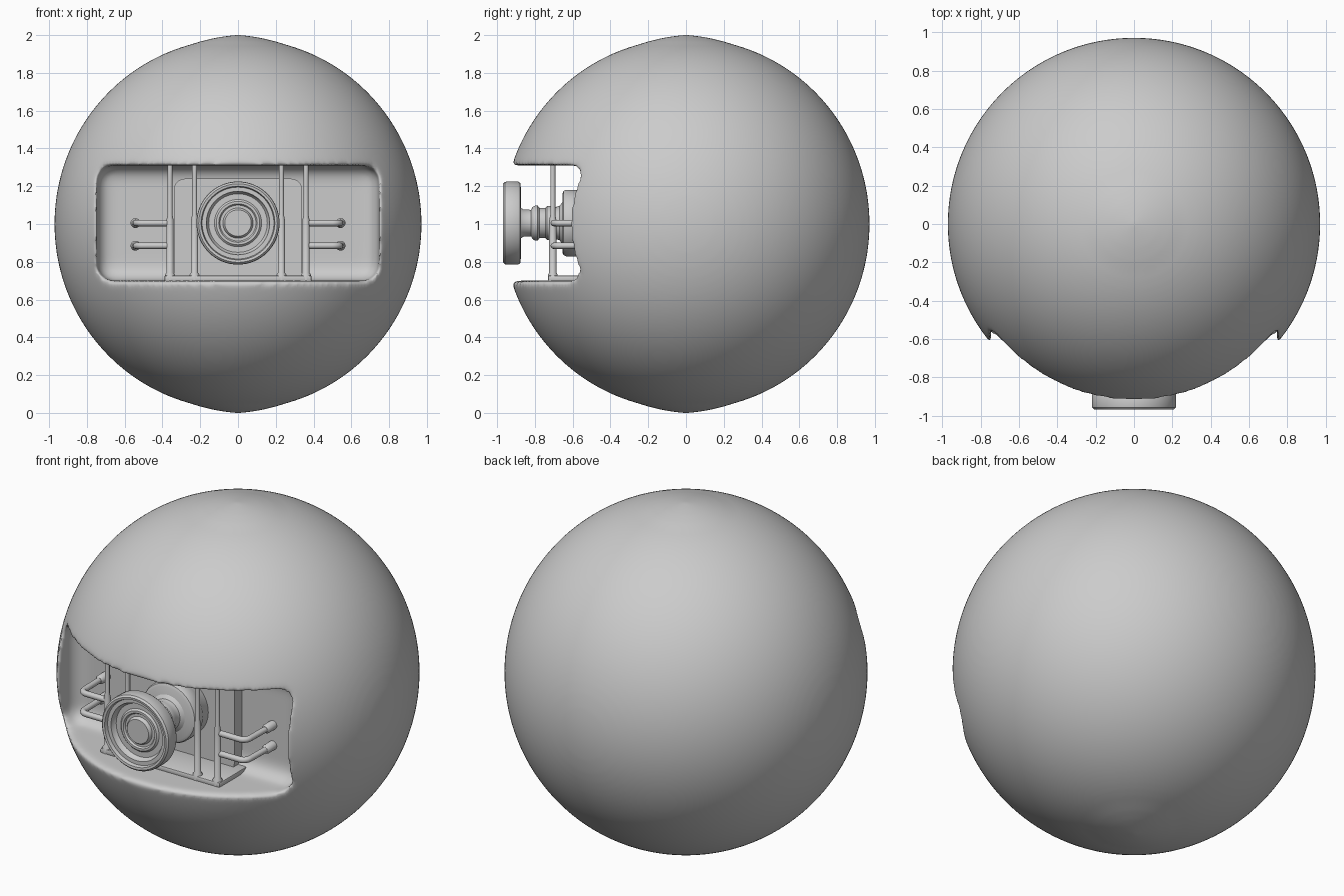
import bpy, bmesh, math
from mathutils import Matrix, Vector

if "Cube" in bpy.data.objects:
    bpy.data.objects.remove(bpy.data.objects["Cube"])

CZ = 1.005  # height of the wheel axis


def finish(bm, name, angle=35):
    bmesh.ops.recalc_face_normals(bm, faces=bm.faces)
    me = bpy.data.meshes.new(name)
    bm.to_mesh(me)
    bm.free()
    ob = bpy.data.objects.new(name, me)
    bpy.context.collection.objects.link(ob)
    bpy.ops.object.select_all(action='DESELECT')
    ob.select_set(True)
    bpy.context.view_layer.objects.active = ob
    bpy.ops.object.shade_smooth_by_angle(angle=math.radians(angle))
    return ob


def lathe(name, profile, matrix, seg=64):
    """Spin (radius, height) pairs about local z, then place with matrix."""
    bm = bmesh.new()
    rings = []
    for r, h in profile:
        if r == 0:
            rings.append([bm.verts.new((0, 0, h))] * seg)
        else:
            rings.append([bm.verts.new((r * math.cos(2 * math.pi * i / seg),
                                        r * math.sin(2 * math.pi * i / seg), h)) for i in range(seg)])
    for a, b in zip(rings, rings[1:]):
        for i in range(seg):
            j = (i + 1) % seg
            bm.faces.new(list(dict.fromkeys((a[i], a[j], b[j], b[i]))))
    bm.transform(matrix)
    return finish(bm, name)


def box(name, lo, hi, bevel, axis=None, seg=5):
    """Box with rounded edges; axis limits the rounding to edges along it."""
    bm = bmesh.new()
    lo, hi = Vector(lo), Vector(hi)
    bmesh.ops.create_cube(bm, size=1, matrix=Matrix.Translation((lo + hi) / 2) @ Matrix.Diagonal((*(hi - lo), 1)))
    edges = [e for e in bm.edges
             if axis is None or abs((e.verts[0].co - e.verts[1].co)[axis]) > 1e-4]
    bmesh.ops.bevel(bm, geom=edges, offset=bevel, segments=seg, profile=0.5, affect='EDGES')
    return finish(bm, name)


def tube(name, points, radius):
    cu = bpy.data.curves.new(name, 'CURVE')
    cu.dimensions = '3D'
    cu.bevel_depth = radius
    cu.bevel_resolution = 4
    cu.use_fill_caps = True
    sp = cu.splines.new('POLY')
    sp.points.add(len(points) - 1)
    for p, co in zip(sp.points, points):
        p.co = (*co, 1)
    ob = bpy.data.objects.new(name, cu)
    bpy.context.collection.objects.link(ob)
    bpy.ops.object.select_all(action='DESELECT')
    ob.select_set(True)
    bpy.context.view_layer.objects.active = ob
    bpy.ops.object.convert(target='MESH')
    bpy.ops.object.shade_smooth_by_angle(angle=math.radians(50))


# round body with slightly pointed poles
bm = bmesh.new()
bmesh.ops.create_uvsphere(bm, u_segments=128, v_segments=96, radius=0.972)
for v in bm.verts:
    r = math.hypot(v.co.x, v.co.y)
    tip = 0.018 * max(0, 1 - r / 0.25)
    v.co.z = v.co.z * 1.012 + math.copysign(tip, v.co.z) * (abs(v.co.z) > 0.5) + 1
body = finish(bm, "round_body", 180)

# wide window recess, then softened lips and corners
cutter = box("recess_cutter", (-0.745, -1.3, 0.70), (0.745, -0.45, 1.31), 0.085)
cutter.hide_render = True
bpy.context.view_layer.objects.active = body
cut = body.modifiers.new("recess", 'BOOLEAN')
cut.operation = 'DIFFERENCE'
cut.solver = 'EXACT'
cut.object = cutter
rem = body.modifiers.new("even_mesh", 'REMESH')
rem.mode = 'VOXEL'
rem.voxel_size = 0.016
rem.use_smooth_shade = True
soft = body.modifiers.new("soft_lip", 'SMOOTH')
soft.factor = 0.5
soft.iterations = 14
for m in ("recess", "even_mesh", "soft_lip"):
    bpy.ops.object.modifier_apply(modifier=m)
bpy.data.objects.remove(cutter)

# back panel and base plate behind and under the bars
box("back_panel", (-0.34, -0.52, 0.69), (0.34, -0.42, 1.24), 0.06, axis=1)
box("base_plate", (-0.39, -0.73, 0.695), (0.39, -0.47, 0.727), 0.008, seg=2)

# hand wheel with ringed face, shaft and mounting flange, turned as one profile
to_front = Matrix.Translation((0, 0, CZ)) @ Matrix.Rotation(math.pi / 2, 4, 'X')
lathe("hand_wheel", [
    (0, 0.935), (0.07, 0.935), (0.076, 0.928), (0.08, 0.915), (0.095, 0.915), (0.102, 0.925),
    (0.115, 0.925), (0.125, 0.915), (0.155, 0.915), (0.163, 0.925), (0.168, 0.945),
    (0.19, 0.945), (0.195, 0.966), (0.208, 0.968), (0.218, 0.958), (0.22, 0.945),
    (0.22, 0.89), (0.213, 0.878), (0.2, 0.875), (0.075, 0.873), (0, 0.873)], to_front)
lathe("wheel_shaft", [
    (0, 0.89), (0.085, 0.88), (0.072, 0.86), (0.07, 0.82), (0.085, 0.812), (0.092, 0.80),
    (0.092, 0.785), (0.08, 0.775), (0.08, 0.745), (0.09, 0.735), (0.092, 0.71),
    (0.085, 0.69), (0.09, 0.67), (0.11, 0.655), (0.125, 0.64), (0, 0.64)], to_front)
lathe("mounting_flange", [
    (0, 0.655), (0.155, 0.655), (0.17, 0.648), (0.176, 0.635), (0.176, 0.58),
    (0.17, 0.57), (0.17, 0.46), (0, 0.46)], to_front)

for side, s in (("left", -1), ("right", 1)):
    # stepped upright bars
    for label, x in (("inner", 0.23), ("outer", 0.36)):
        lathe(f"{side}_{label}_bar", [
            (0, 0.70), (0.026, 0.70), (0.026, 0.732), (0.019, 0.742), (0.019, 1.02),
            (0.013, 1.05), (0.013, 1.315), (0, 1.315)],
            Matrix.Translation((s * x, -0.705, 0)), 20)
    # bent handles running from the outer bar back into the wall
    for label, z in (("upper", CZ), ("lower", 0.885)):
        bend = [(s * (0.50 + 0.04 * math.sin(a)), -0.66 - 0.04 * math.cos(a), z)
                for a in (math.pi / 2 * i / 6 for i in range(7))]
        tube(f"{side}_{label}_handle", [(s * 0.36, -0.70, z), *bend, (s * 0.545, -0.43, z)], 0.017)
        lathe(f"{side}_{label}_handle_cuff", [
            (0, 0.525), (0.018, 0.525), (0.026, 0.512), (0.026, 0.44), (0, 0.44)],
            Matrix.Translation((s * 0.543, 0, z)) @ Matrix.Rotation(math.pi / 2, 4, 'X'), 20)
